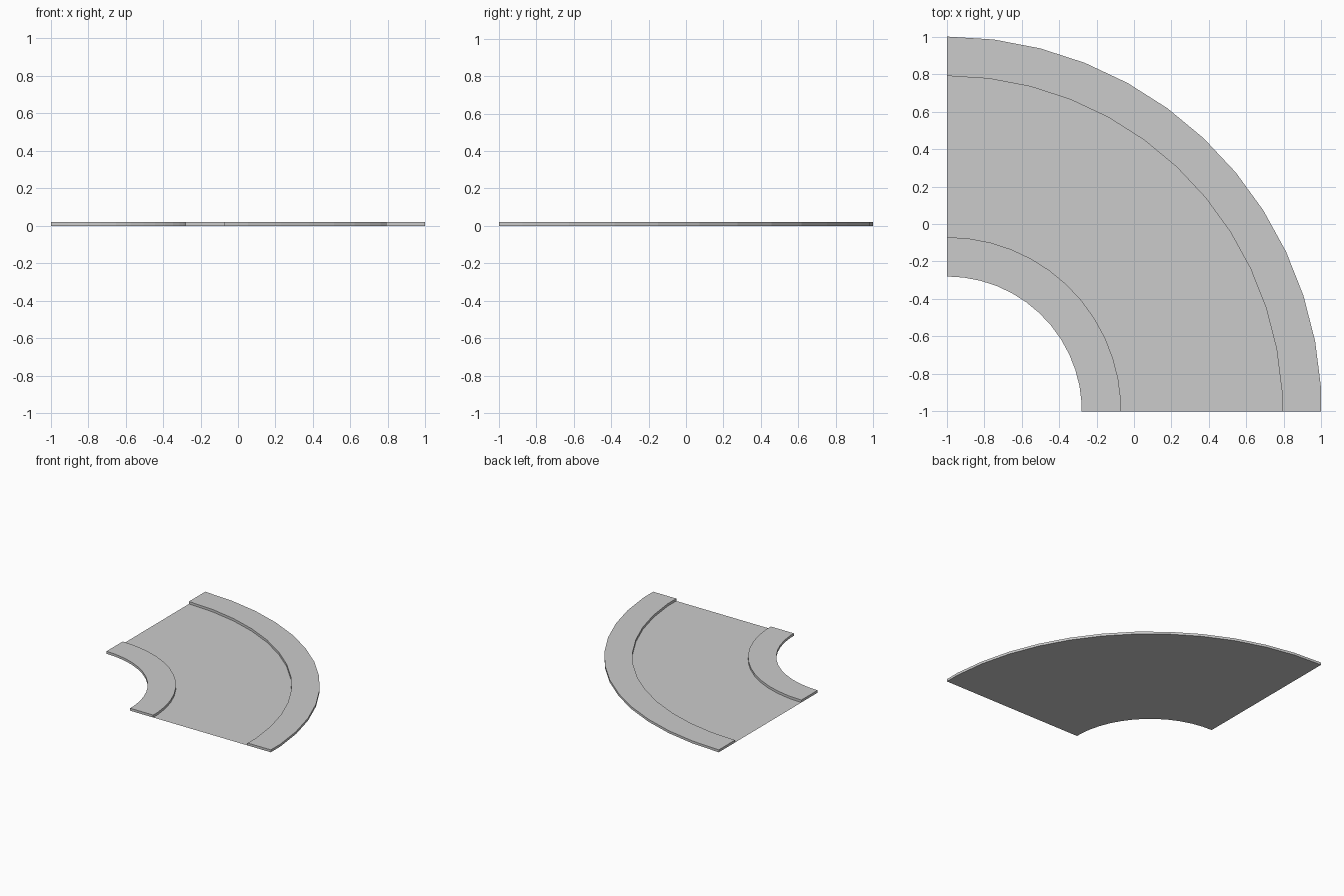
import bpy, bmesh, math

if "Cube" in bpy.data.objects:
    bpy.data.objects.remove(bpy.data.objects["Cube"])

STEP = math.radians(7.2)      # facet angle of the curve
CX, CY = -0.998, -1.0         # centre of the bend
HEIGHT = 0.02                 # kerb height

# unit directions of the bend, from the back end round to the cut front end
DIRS = [(math.sin(i * STEP), math.cos(i * STEP)) for i in range(13)]
DIRS.append((math.cos(STEP / 2), 0.0))


def sweep(name, profile, closed):
    """Sweep a (radius, z) profile around the bend; closed profiles get end caps."""
    bm = bmesh.new()
    rings = [[bm.verts.new((CX + r * dx, CY + r * dy, z)) for r, z in profile]
             for dx, dy in DIRS]
    n = len(profile)
    for a, b in zip(rings, rings[1:]):
        for j in range(n if closed else n - 1):
            k = (j + 1) % n
            bm.faces.new((a[j], b[j], b[k], a[k]))
    if closed:
        bm.faces.new(rings[0])
        bm.faces.new(rings[-1])
    bmesh.ops.recalc_face_normals(bm, faces=bm.faces)
    if not closed:
        for f in bm.faces:
            f.normal_update()
            if f.normal.z < 0:
                f.normal_flip()
    mesh = bpy.data.meshes.new(name)
    bm.to_mesh(mesh)
    bm.free()
    obj = bpy.data.objects.new(name, mesh)
    bpy.context.collection.objects.link(obj)
    return obj


def slab(r0, r1):
    return [(r0, 0), (r1, 0), (r1, HEIGHT), (r0, HEIGHT)]


# raised pavements on both sides of the flat road surface
sweep("inner_pavement", slab(0.72, 0.93), True)
sweep("outer_pavement", slab(1.79, 2.0), True)
sweep("road_surface", [(0.93, 0), (1.79, 0)], False)
